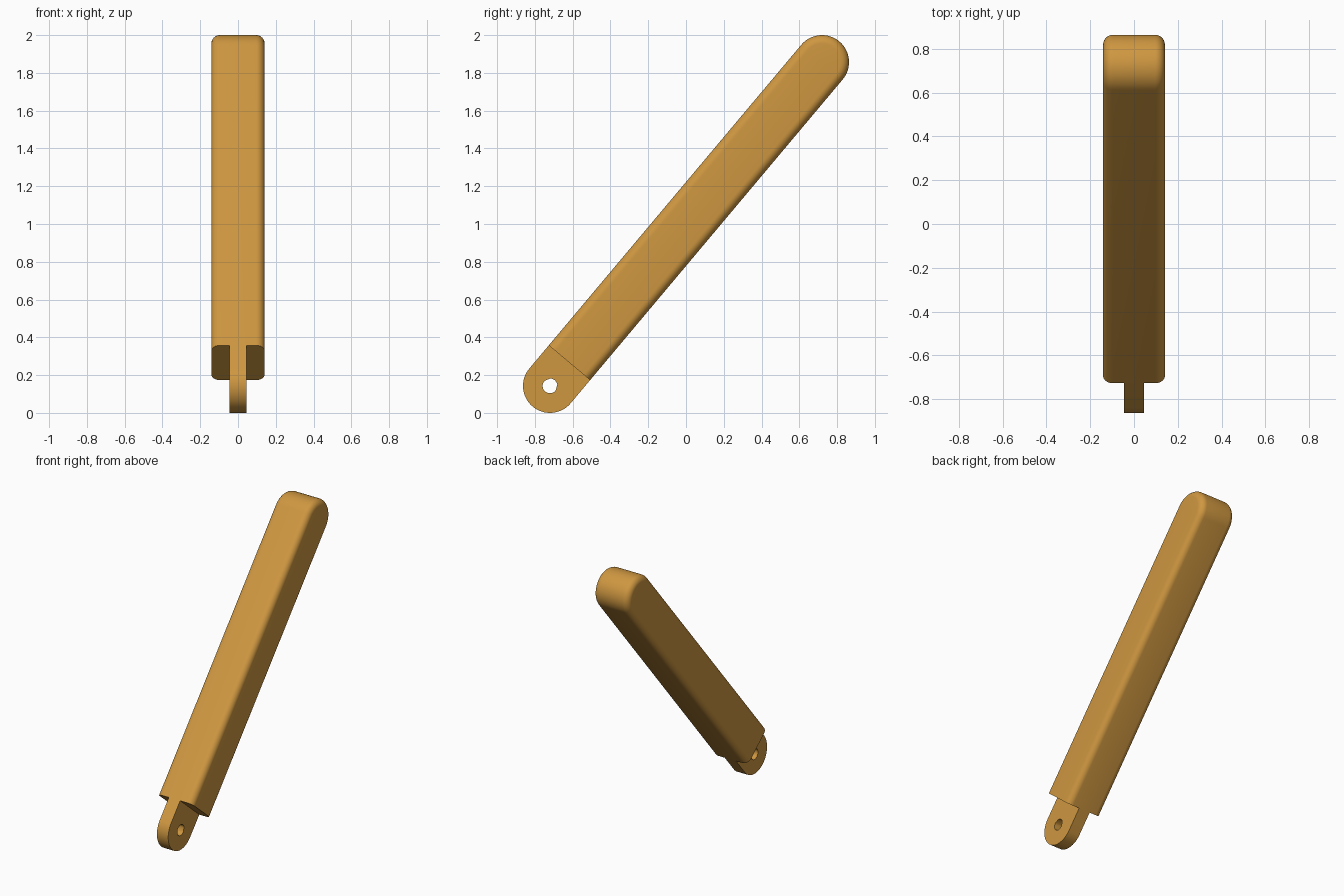
import bpy, bmesh, math

if "Cube" in bpy.data.objects:
    bpy.data.objects.remove(bpy.data.objects["Cube"])

R = 0.143            # half depth of the arm and radius of its round ends
PIVOT = (-0.72, 0.143)
TILT = math.atan2(1.714, 1.44)
LENGTH = math.hypot(1.714, 1.44)
SHOULDER = 0.16      # where the body starts, measured from the pivot
HALF_W, FILLET = 0.141, 0.045
TONGUE_W, HOLE_R = 0.045, 0.039

wood = bpy.data.materials.new("golden tan")
wood.diffuse_color = (0.62, 0.31, 0.052, 1)
wood.use_nodes = True
wood.node_tree.nodes["Principled BSDF"].inputs["Base Color"].default_value = wood.diffuse_color


def place(x, u, v):
    """Arm coordinates (u along, v across) to world."""
    c, s = math.cos(TILT), math.sin(TILT)
    return (x, PIVOT[0] + u * c - v * s, PIVOT[1] + u * s + v * c)


def ring(bm, x, points):
    return [bm.verts.new(place(x, u, v)) for u, v in points]


def bridge(bm, a, b):
    n = len(a)
    for i in range(n):
        j = (i + 1) % n
        bm.faces.new((a[i], a[j], b[j], b[i]))


def finish(bm, name):
    bmesh.ops.recalc_face_normals(bm, faces=bm.faces)
    mesh = bpy.data.meshes.new(name)
    bm.to_mesh(mesh)
    bm.free()
    mesh.materials.append(wood)
    obj = bpy.data.objects.new(name, mesh)
    bpy.context.collection.objects.link(obj)
    bpy.ops.object.select_all(action='DESELECT')
    obj.select_set(True)
    bpy.context.view_layer.objects.active = obj
    bpy.ops.object.shade_smooth_by_angle(angle=math.radians(30))


# Body: square-cut start, round far end, filleted long edges
def body_profile(h):
    arc = [math.radians(-90 + 180 * i / 32) for i in range(33)]
    return ([(SHOULDER, -h)]
            + [(LENGTH + h * math.cos(a), h * math.sin(a)) for a in arc]
            + [(SHOULDER, h)])


bm = bmesh.new()
steps = [math.radians(90 * i / 8) for i in range(9)]
half = [(HALF_W - FILLET + FILLET * math.sin(a),
         R - FILLET + FILLET * math.cos(a)) for a in steps]
sections = [(-x, h) for x, h in reversed(half)] + half
rings = [ring(bm, x, body_profile(h)) for x, h in sections]
for a, b in zip(rings, rings[1:]):
    for i in range(len(a) - 1):
        bm.faces.new((a[i], a[i + 1], b[i + 1], b[i]))
bm.faces.new(rings[0])
bm.faces.new(rings[-1])
# flat shoulder face
bm.faces.new([r[0] for r in rings] + [r[-1] for r in reversed(rings)])
finish(bm, "arm_body")

# Hinge tongue: round end with a pin hole
arc = [math.radians(90 + 180 * i / 32) for i in range(33)]
outer = [(R * math.cos(a), R * math.sin(a)) for a in arc]
outer += [(SHOULDER, -R + 2 * R * i / 12) for i in range(13)]
hole = [(HOLE_R * u / math.hypot(u, v), HOLE_R * v / math.hypot(u, v))
        for u, v in outer]
bm = bmesh.new()
o1, o2 = (ring(bm, x, outer) for x in (-TONGUE_W, TONGUE_W))
h1, h2 = (ring(bm, x, hole) for x in (-TONGUE_W, TONGUE_W))
for a, b in ((o1, o2), (o2, h2), (h2, h1), (h1, o1)):
    bridge(bm, a, b)
finish(bm, "hinge_tongue")
